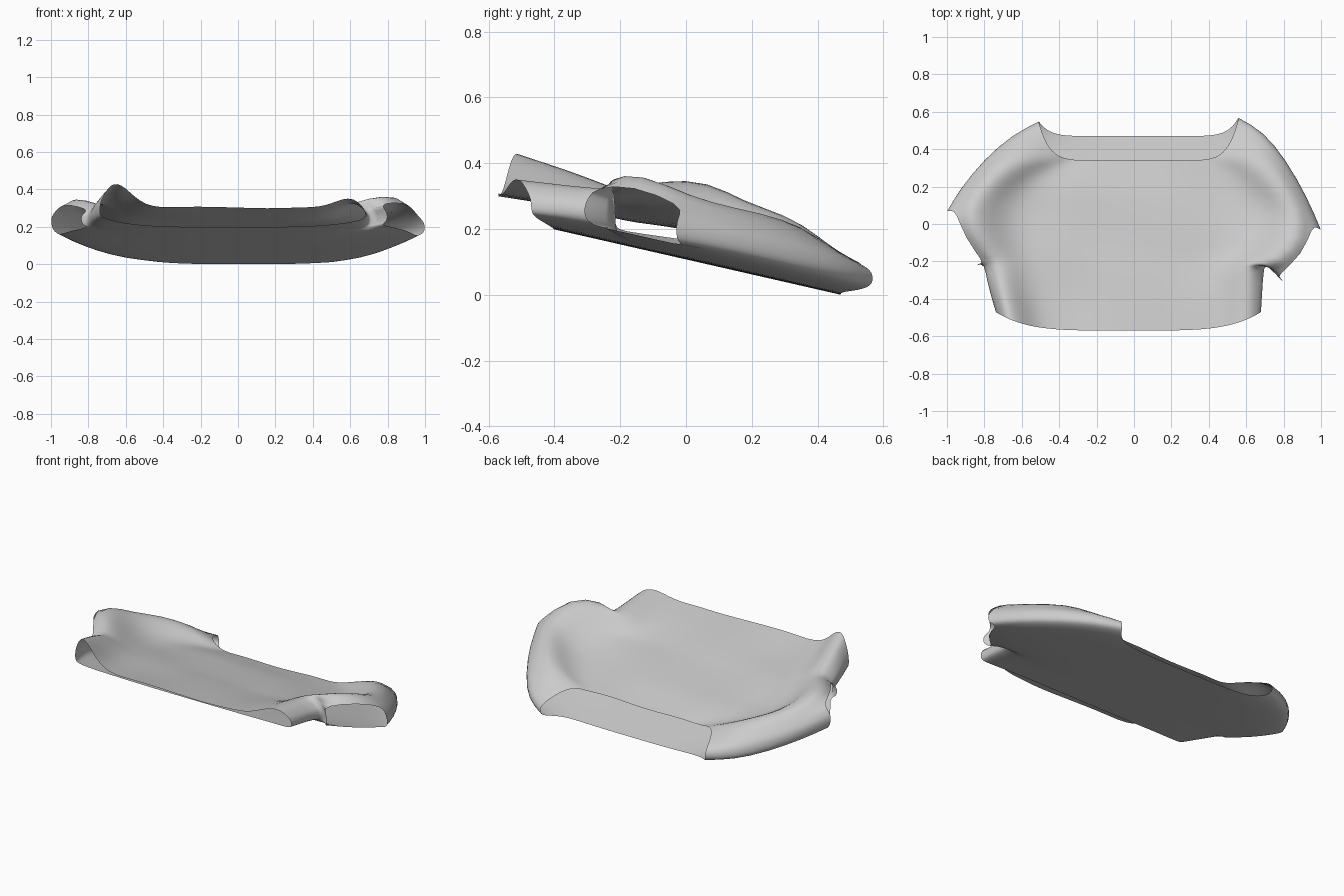
import bpy, bmesh, math

if "Cube" in bpy.data.objects:
    bpy.data.objects.remove(bpy.data.objects["Cube"])

# Rows run from the hem to the neckline of a loose cropped top lying flat:
# (upper centre y, lower centre y, left x, y, right x, y,
#  edge z left, right, upper centre z, bump left, bump right, end sharpness)
ROWS = [
    (-.57, -.40, -.74, -.47, .68, -.47, .29, .27, .31, .13, .06, 4.5),
    (-.38, -.28, -.79, -.30, .69, -.30, .27, .26, .275, .11, .07, 4.5),
    (-.22, -.18, -.80, -.21, .70, -.17, .25, .24, .245, .09, .08, 4.5),
    (-.15, -.12, -.84, -.22, .80, -.31, .25, .26, .23, .09, .13, 4.5),
    (-.06, -.04, -.95, -.08, .95, -.19, .25, .24, .215, .13, .16, 4.5),
    (.07, .08, -1.0, .07, 1.0, -.03, .24, .20, .19, .15, .12, 4.5),
    (.16, .19, -.93, .19, .93, .14, .20, .17, .175, .11, .10, 4.5),
    (.24, .29, -.80, .35, .81, .35, .13, .12, .155, .10, .09, 5),
    (.30, .39, -.65, .48, .69, .50, .08, .08, .14, .08, .07, 7),
    (.34, .47, -.51, .55, .56, .57, .07, .06, .13, .04, .03, 10),
]
N = 48          # points round each row
POWER = 0.62    # squareness of the flattened cross-section


def section(row):
    """Flattened tube section with ends drawn toward the side outline."""
    cu, cl, lx, ly, rx, ry, zl, zr, zu, bl, br, sharp = row
    pts = []
    for i in range(N):
        a = 2 * math.pi * i / N
        c, s = math.cos(a), math.sin(a)
        t = math.copysign(abs(c) ** POWER, c)
        prof = abs(s) ** POWER
        right = t > 0
        x = (lx + rx) / 2 + t * (rx - lx) / 2
        cy = cu if s >= 0 else cl
        y = cy + ((ry if right else ly) - cy) * abs(t) ** sharp
        edge = (zl + zr) / 2 + t * (zr - zl) / 2
        if s >= 0:
            # the cloth sags onto the lower layer between raised sides
            z = edge + (zu - edge) * prof
            bump = br if right else bl
            z += bump * math.exp(-((abs(t) - .88) / .15) ** 2) * min(1, prof * 1.6)
            # soft cloth folds
            z += .009 * prof * math.sin(9 * x + 5 * y) * math.cos(11 * y - 4 * x)
        else:
            z = edge + (.113 - .228 * y - edge) * prof
        pts.append((x, y, z))
    return pts


bm = bmesh.new()
rings = [[bm.verts.new(p) for p in section(r)] for r in ROWS]
for j in range(len(rings) - 1):
    for i in range(N):
        k = (i + 1) % N
        # leave the sleeve mouths open
        near = min(i + .5, N - i - .5, abs(i + .5 - N / 2))
        if j in (3, 4) and near < 3:
            continue
        bm.faces.new((rings[j][i], rings[j][k], rings[j + 1][k], rings[j + 1][i]))
bmesh.ops.recalc_face_normals(bm, faces=bm.faces)
low = min(v.co.z for v in bm.verts)
for v in bm.verts:
    v.co.z -= low

mesh = bpy.data.meshes.new("cropped_top")
bm.to_mesh(mesh)
bm.free()
top = bpy.data.objects.new("cropped_top", mesh)
bpy.context.collection.objects.link(top)
for p in mesh.polygons:
    p.use_smooth = True
sub = top.modifiers.new("soft_cloth", 'SUBSURF')
sub.levels = sub.render_levels = 1
